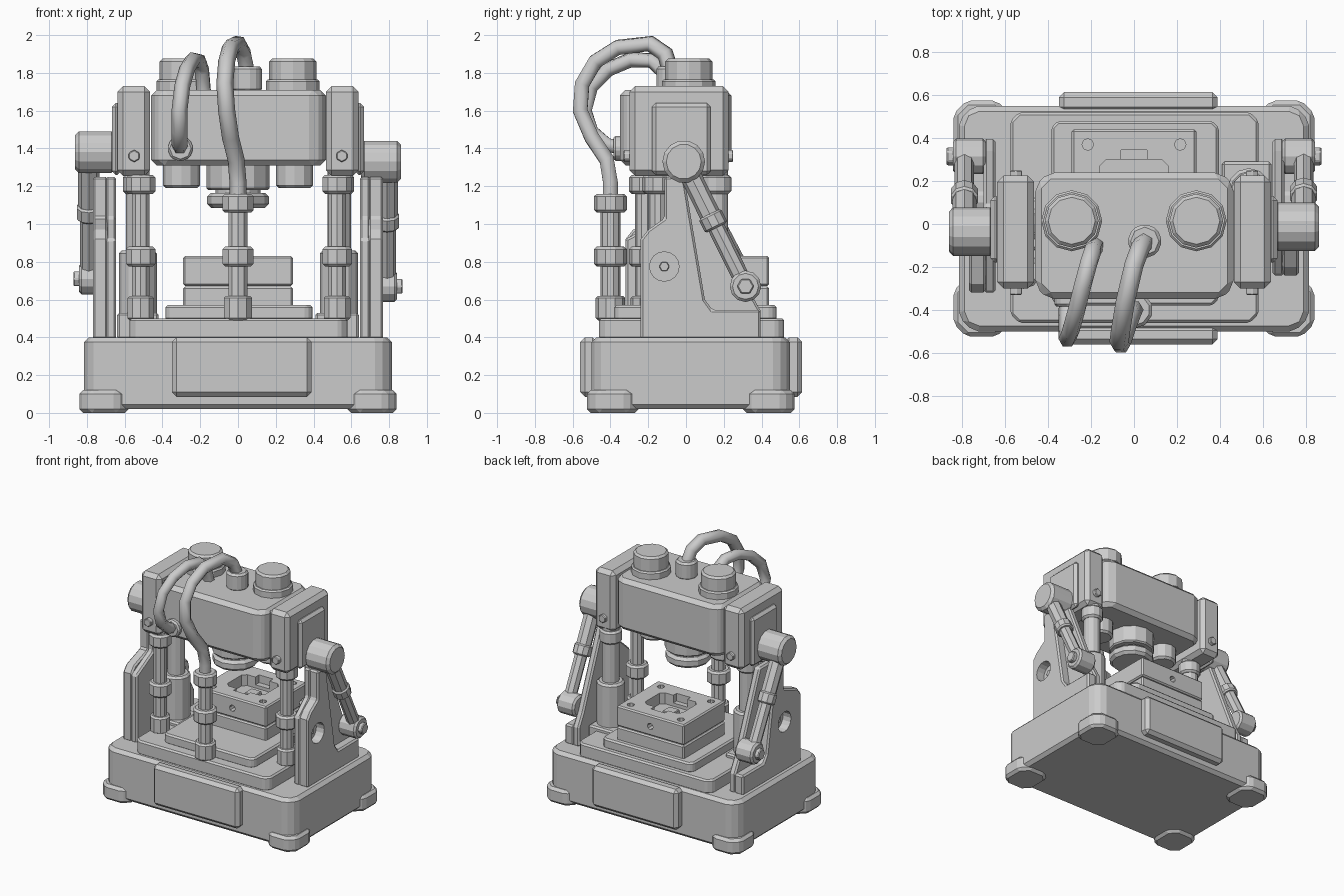
import bpy, bmesh, math
from mathutils import Vector

if "Cube" in bpy.data.objects:
    bpy.data.objects.remove(bpy.data.objects["Cube"])


def finish(name, bm, bevel=0.0):
    bmesh.ops.recalc_face_normals(bm, faces=bm.faces)
    me = bpy.data.meshes.new(name)
    bm.to_mesh(me)
    bm.free()
    ob = bpy.data.objects.new(name, me)
    bpy.context.collection.objects.link(ob)
    if bevel:
        m = ob.modifiers.new("edge", 'BEVEL')
        m.width, m.segments = bevel, 1
        m.limit_method, m.angle_limit = 'ANGLE', math.radians(40)
    return ob


def box(name, x, y, z, bevel=0.012, corner=0.0, segs=2):
    """Box from (min, max) ranges, with optional rounded vertical corners."""
    bm = bmesh.new()
    bmesh.ops.create_cube(bm, size=1)
    for v in bm.verts:
        for i, r in enumerate((x, y, z)):
            v.co[i] = r[0] if v.co[i] < 0 else r[1]
    if corner:
        es = [e for e in bm.edges if abs(e.verts[0].co.z - e.verts[1].co.z) > 1e-4]
        bmesh.ops.bevel(bm, geom=es, offset=corner, segments=segs, profile=0.5,
                        affect='EDGES')
    return finish(name, bm, bevel)


def cyl(name, a, b, r, sides=12, bevel=0.01):
    """Cylinder between two points."""
    a, b = Vector(a), Vector(b)
    d = b - a
    bm = bmesh.new()
    bmesh.ops.create_cone(bm, cap_ends=True, segments=sides, radius1=r, radius2=r,
                          depth=d.length)
    bmesh.ops.rotate(bm, verts=bm.verts, cent=(0, 0, 0),
                     matrix=Vector((0, 0, 1)).rotation_difference(d).to_matrix())
    bmesh.ops.translate(bm, verts=bm.verts, vec=(a + b) / 2)
    return finish(name, bm, bevel)


def plate(name, profile, x0, x1, bevel=0.012):
    """Extrude a (y, z) profile along x."""
    bm = bmesh.new()
    f = bm.faces.new([bm.verts.new((x0, y, z)) for y, z in profile])
    ext = bmesh.ops.extrude_face_region(bm, geom=[f])
    vs = [v for v in ext['geom'] if isinstance(v, bmesh.types.BMVert)]
    bmesh.ops.translate(bm, verts=vs, vec=(x1 - x0, 0, 0))
    return finish(name, bm, bevel)


def cut(target, cutter):
    cutter.hide_render = True
    cutter.hide_set(True)
    m = target.modifiers.new("cut", 'BOOLEAN')
    m.operation, m.object, m.solver = 'DIFFERENCE', cutter, 'EXACT'


def hose(name, pts, r):
    cu = bpy.data.curves.new(name, 'CURVE')
    cu.dimensions = '3D'
    cu.bevel_depth, cu.bevel_resolution, cu.use_fill_caps = r, 1, True
    s = cu.splines.new('POLY')
    s.points.add(len(pts) - 1)
    for p, c in zip(s.points, pts):
        p.co = (*c, 1)
    ob = bpy.data.objects.new(name, cu)
    bpy.context.collection.objects.link(ob)


# Base, corner feet and cover panels
box("base", (-.815, .815), (-.50, .55), (.02, .40), .025, .09)
for sx in (-1, 1):
    for y in ((-.525, -.25), (.30, .575)):
        xs = sorted((sx * .58, sx * .84))
        box("foot", xs, y, (0, .12), .02, .06, 1)
box("front_panel", (-.35, .39), (-.56, -.47), (.085, .40), .025)
box("back_panel", (-.35, .39), (.52, .615), (.085, .40), .025)

# Bed plates and die block
box("bed_lower", (-.575, .58), (-.46, .52), (.39, .50), .012, .04, 1)
box("bed_upper", (-.385, .395), (-.38, .48), (.49, .57), .012, .03, 1)
box("die_lower", (-.29, .29), (-.07, .44), (.56, .668), .01)
die = box("die_upper", (-.29, .29), (-.07, .44), (.672, .83), .01)
cut(die, box("pocket_cutter", (-.16, .16), (.07, .30), (.745, .9), 0, .03, 1))
cut(die, box("pocket_slot_cutter", (-.06, .06), (.03, .345), (.77, .9), 0))
for x in (-.215, .215):
    for y in (.0, .37):
        cut(die, cyl("die_hole_cutter", (x, y, .77), (x, y, .9), .027, 8, 0))
for y0, y1 in ((-.1, -.02), (.39, .5)):
    cut(die, cyl("side_hole_cutter", (0, y0, .745), (0, y1, .745), .025, 8, 0))
box("die_insert", (-.045, .045), (.14, .23), (.74, .775), .005)

# Crosshead with its end slabs
box("crosshead", (-.46, .465), (-.35, .24), (1.31, 1.71), .03, .06, 1)
for s in (-1, 1):
    sx = lambda a, b: sorted((s * a, s * b))
    box("end_slab", sx(.465, .638), (-.30, .225), (1.255, 1.73), .03)
    box("slab_cover", sx(.62, .668), (-.18, .13), (1.26, 1.64), .02)
    for y0, y1 in ((-.33, -.29), (.21, .25)):
        cyl("slab_screw", (s * .55, y0, 1.36), (s * .55, y1, 1.36), .033, 6, .005)
    # Knobs above and pistons below the crosshead
    cyl("knob_flange", (s * .29, .015, 1.70), (s * .29, .015, 1.765), .142, 12)
    cyl("knob", (s * .29, .015, 1.75), (s * .29, .015, 1.875), .125, 12, .015)
    cyl("piston", (s * .30, -.03, 1.19), (s * .30, -.03, 1.33), .098, 12, .015)

# Central ram
cyl("ram_body", (0, -.03, 1.18), (0, -.03, 1.33), .168, 12)
cyl("ram_neck", (0, -.03, 1.15), (0, -.03, 1.2), .12, 12, 0)
cyl("ram_plate", (0, -.03, 1.085), (0, -.03, 1.165), .163, 12, .02)


# Guide columns: thin collared ones in front, sleeved ones behind
def column(x, y, top, collar_top, r):
    cyl("column_rod", (x, y, .45), (x, y, top), r * .6, 10, 0)
    cyl("column_foot", (x, y, .49), (x, y, .62), r * .9, 10, .012)
    cyl("column_collar", (x, y, .775), (x, y, .88), r, 10, .014)
    cyl("column_top_collar", (x, y, collar_top - .1), (x, y, collar_top), r, 10, .014)


column(0, -.40, 1.16, 1.16, .087)
for x, y in ((-.515, -.22), (.525, -.15)):
    column(x, y, 1.3, 1.26, .082)
for x, y in ((-.53, .0), (.535, .16)):
    cyl("sleeved_rod", (x, y, .5), (x, y, 1.3), .062, 12, 0)
    cyl("sleeve", (x, y, .45), (x, y, .86), .10, 12, .015)
    cyl("sleeved_rod_collar", (x, y, 1.16), (x, y, 1.26), .08, 12, .014)
box("sleeve_base", (.41, .64), (.04, .29), (.39, .53), .012)
box("sleeve_base", (-.64, -.42), (-.12, .12), (.39, .53), .012)

# Side brackets with recess, pivots and slanted struts
for s, front, py, pz, ly, lz in ((1, -.24, -.012, 1.33, .315, .67),
                                 (-1, -.32, -.035, 1.38, .315, .71)):
    outer = [(front, .39), (front, .92), (front + .04, .97), (-.115, 1.03),
             (-.115, 1.25), (-.01, 1.25), (.10, .60), (.14, .545),
             (.395, .545), (.395, .39)]
    inner = [(front, .39), (front, .92), (-.115, 1.03), (-.115, 1.25),
             (.09, 1.25), (.34, .64), (.395, .54), (.395, .39)]
    br = plate("bracket_outer", outer, s * .69, s * .768)
    plate("bracket_inner", inner, s * .645, s * .70)
    cut(br, cyl("recess_cutter", (s * .70, -.115, .775), (s * .9, -.115, .775),
                .078, 16, 0))
    cyl("recess_bolt", (s * .69, -.115, .775), (s * .72, -.115, .775), .028, 6, .004)
    cyl("upper_pivot", (s * .65, py, pz), (s * .862, py, pz), .113, 14, .02)
    cyl("lower_pivot", (s * .69, ly, lz), (s * .842, ly, lz), .083, 12, .014)
    cyl("pivot_bolt", (s * .83, ly, lz), (s * .872, ly, lz), .045, 6, .006)
    a, b = Vector((s * .79, py, pz)), Vector((s * .79, ly, lz))
    at = lambda t: a.lerp(b, t)
    cyl("strut_sleeve", at(0), at(.52), .056, 8, 0)
    cyl("strut_collar", at(.42), at(.53), .066, 10, .01)
    cyl("strut_rod", at(.5), at(1), .046, 8, 0)

# Hoses with their fittings
cyl("top_fitting", (.05, -.08, 1.70), (.05, -.08, 1.835), .082, 8, .015)
hose("center_hose", [(0, -.40, 1.1), (0, -.40, 1.22), (-.01, -.42, 1.34),
                     (-.04, -.50, 1.46), (-.06, -.56, 1.60), (-.07, -.55, 1.74),
                     (-.06, -.48, 1.86), (-.04, -.36, 1.935), (0, -.19, 1.955),
                     (.03, -.11, 1.90), (.05, -.08, 1.80)], .045)
cyl("front_fitting", (-.305, -.30, 1.40), (-.305, -.385, 1.40), .07, 8, .012)
hose("side_hose", [(-.305, -.33, 1.40), (-.31, -.42, 1.42), (-.31, -.50, 1.49),
                   (-.31, -.535, 1.60), (-.295, -.50, 1.73), (-.27, -.41, 1.82),
                   (-.24, -.29, 1.87), (-.21, -.18, 1.865), (-.19, -.12, 1.81),
                   (-.18, -.10, 1.69)], .042)
